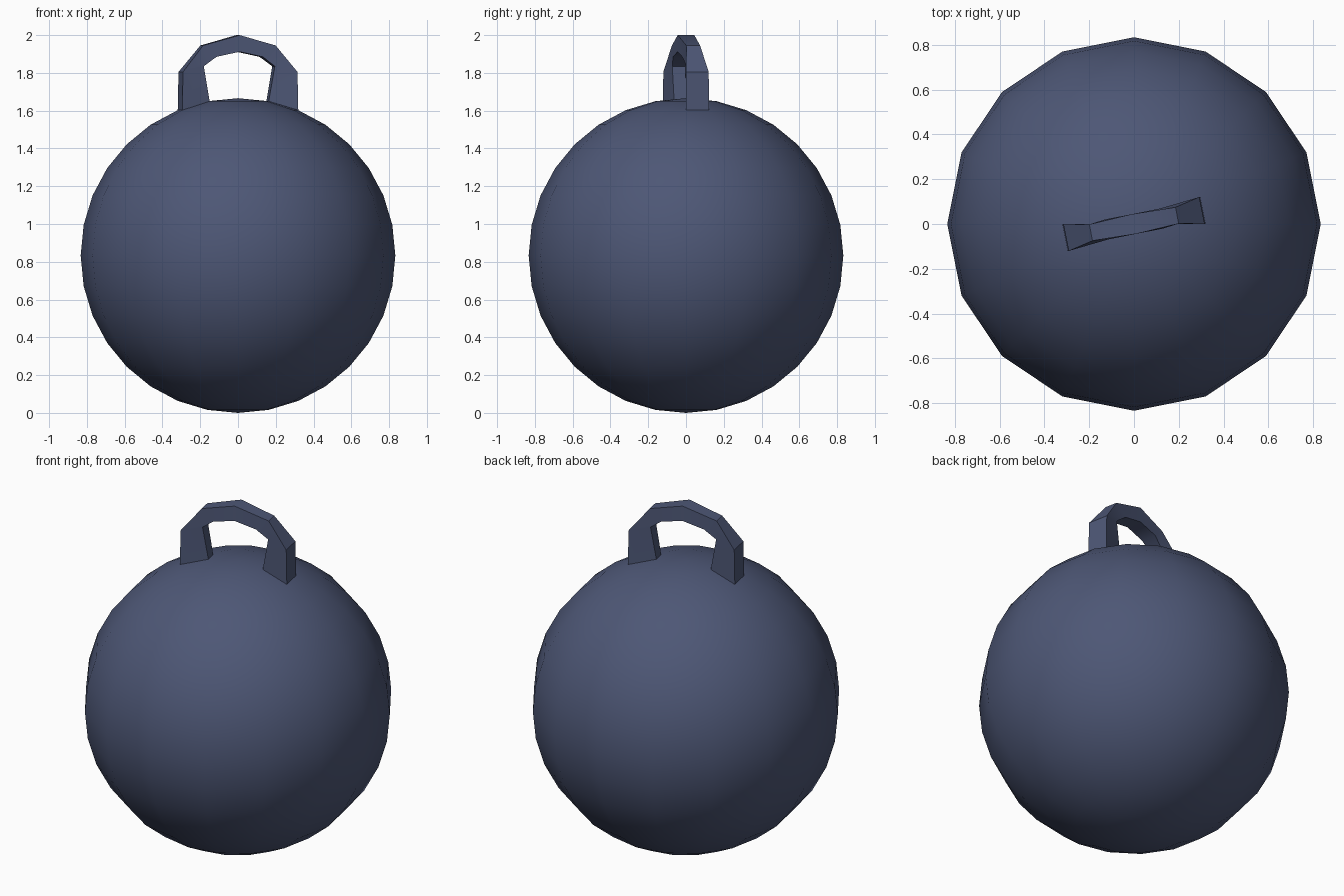
import bpy, bmesh, math
from mathutils import Matrix

cube = bpy.data.objects.get("Cube")
if cube:
    bpy.data.objects.remove(cube, do_unlink=True)

RADIUS = 0.833
SEGMENTS = 16

# Single slate blue colour
slate = bpy.data.materials.new("slate_blue")
slate.use_nodes = True
colour = (0.075, 0.095, 0.18, 1)
slate.diffuse_color = colour
slate.node_tree.nodes["Principled BSDF"].inputs["Base Color"].default_value = colour


def finish(name, bm):
    bmesh.ops.recalc_face_normals(bm, faces=bm.faces)
    mesh = bpy.data.meshes.new(name)
    bm.to_mesh(mesh)
    bm.free()
    obj = bpy.data.objects.new(name, mesh)
    bpy.context.collection.objects.link(obj)
    mesh.materials.append(slate)
    bpy.ops.object.select_all(action='DESELECT')
    obj.select_set(True)
    bpy.context.view_layer.objects.active = obj
    bpy.ops.object.shade_smooth_by_angle(angle=math.radians(32))
    return obj


# Round ball body
bm = bmesh.new()
bmesh.ops.create_uvsphere(bm, u_segments=SEGMENTS, v_segments=SEGMENTS, radius=RADIUS)
bmesh.ops.translate(bm, verts=bm.verts, vec=(0, 0, RADIUS))
finish("ball", bm)

# Handle sections from foot to crown: outer (x, z, half width), inner (x, z, half width)
half = [
    ((0.313, 1.603), 0.062, (0.159, 1.648), 0.032),
    ((0.309, 1.805), 0.061, (0.192, 1.835), 0.036),
    ((0.196, 1.945), 0.037, (0.125, 1.885), 0.045),
]
crown = ((0.0, 2.0), 0.045, (0.0, 1.912), 0.045)
mirrored = [((-o[0], o[1]), ow, (-i[0], i[1]), iw) for o, ow, i, iw in reversed(half)]

# Loft the sections, with the feet following one slice of the ball
bm = bmesh.new()
rings = []
for (ox, oz), ow, (ix, iz), iw in half + [crown] + mirrored:
    corners = [(ox, -ow, oz), (ox, ow, oz), (ix, iw, iz), (ix, -iw, iz)]
    rings.append([bm.verts.new(c) for c in corners])
for a, b in zip(rings, rings[1:]):
    for k in range(4):
        n = (k + 1) % 4
        bm.faces.new((a[k], a[n], b[n], b[k]))
bm.faces.new(rings[0])
bm.faces.new(rings[-1])
bmesh.ops.rotate(bm, verts=bm.verts, matrix=Matrix.Rotation(math.pi / SEGMENTS, 3, 'Z'))
finish("handle", bm)
